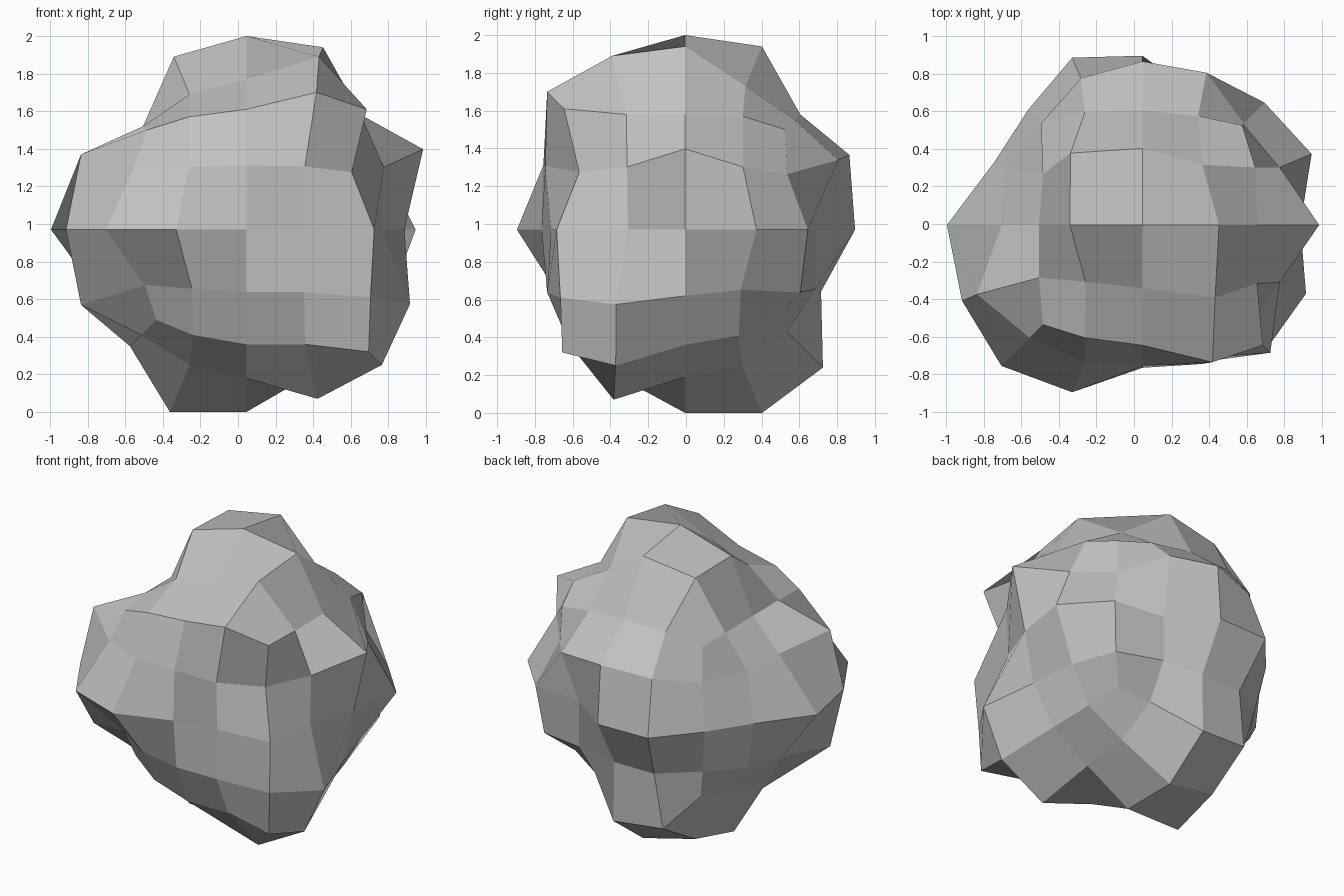
import bpy
import bmesh
from mathutils import Vector

default_cube = bpy.data.objects.get("Cube")
if default_cube:
    bpy.data.objects.remove(default_cube, do_unlink=True)

# How far the stone swells at each level, in hundredths, going round from the
# middle of the front towards +x
SWELL = {
    "rim_top": (64, 73, 64, 61, 61, 60, 53, 58, 61, 60, 54, 53, 55, 55, 53, 60),
    "upper": (75, 74, 56, 73, 94, 73, 54, 81, 87, 78, 54, 72, 75, 88, 60, 73),
    "middle": (76, 71, 68, 72, 84, 90, 65, 69, 90, 89, 61, 79, 104, 96, 75, 89),
    "lower": (73, 73, 66, 87, 77, 70, 61, 69, 72, 72, 56, 73, 78, 88, 54, 69),
    "rim_base": (61, 61, 65, 72, 61, 56, 47, 54, 73, 70, 51, 55, 62, 56, 48, 56),
}
# Inner parts of the crown and the underside, front row first
CROWN = ((72, 80, 92), (92, 103, 97), (91, 97, 76))
UNDERSIDE = ((72, 79, 90), (97, 97, 78), (89, 97, 72))
LEVELS = ("rim_base", "lower", "middle", "upper", "rim_top")
CORE = Vector((0.045, -0.005, 0.97))


def around(step):
    """Coordinate of a step along the square outline, from -1 to 1."""
    wave = 2 - abs((step + 4) % 16 - 8) / 2
    return max(-1, min(1, wave))


OUTLINE = [(around(i), around(i - 4)) for i in range(16)]


def swell(x, y, z):
    if (x, y) in OUTLINE:
        level = LEVELS[round(z * 2) + 2]
        return SWELL[level][OUTLINE.index((x, y))] / 100
    cap = CROWN if z > 0 else UNDERSIDE
    return cap[round(y * 2) + 1][round(x * 2) + 1] / 100


def pushed(co):
    """Move a point of the cube out to the stone's surface."""
    x, y, z = (round(value * 2) / 2 for value in co)
    on_edge = sum(abs(value) == 1 for value in (x, y, z)) > 1
    across = 0.51 if on_edge else 0.42
    halves = (across, across, across + 0.035)
    direction = Vector([half * (1 if v > 0 else -1) if abs(v) == 0.5 else v
                        for v, half in zip((x, y, z), halves)])
    return CORE + direction * swell(x, y, z)


# Stone: an evenly divided cube pushed out into an irregular boulder
bm = bmesh.new()
bmesh.ops.create_cube(bm, size=2)
bmesh.ops.subdivide_edges(bm, edges=bm.edges[:], cuts=3, use_grid_fill=True)
bm.verts.index_update()

# Start each quad one corner later, so that it folds along its other diagonal
quads = []
for face in bm.faces:
    order = [vert.index for vert in face.verts]
    quads.append(order[1:] + order[:1])
points = [pushed(vert.co) for vert in bm.verts]
bm.free()

# Stand it on the ground
base = min(point.z for point in points)
points = [point - Vector((0, 0, base)) for point in points]

mesh = bpy.data.meshes.new("boulder")
mesh.from_pydata(points, [], quads)
mesh.shade_flat()

# One plain grey for the whole stone
grey = bpy.data.materials.new("stone_grey")
grey.use_nodes = True
colour = (0.54, 0.54, 0.54, 1)
grey.diffuse_color = colour
grey.node_tree.nodes["Principled BSDF"].inputs["Base Color"].default_value = colour
mesh.materials.append(grey)

boulder = bpy.data.objects.new("boulder", mesh)
bpy.context.collection.objects.link(boulder)
